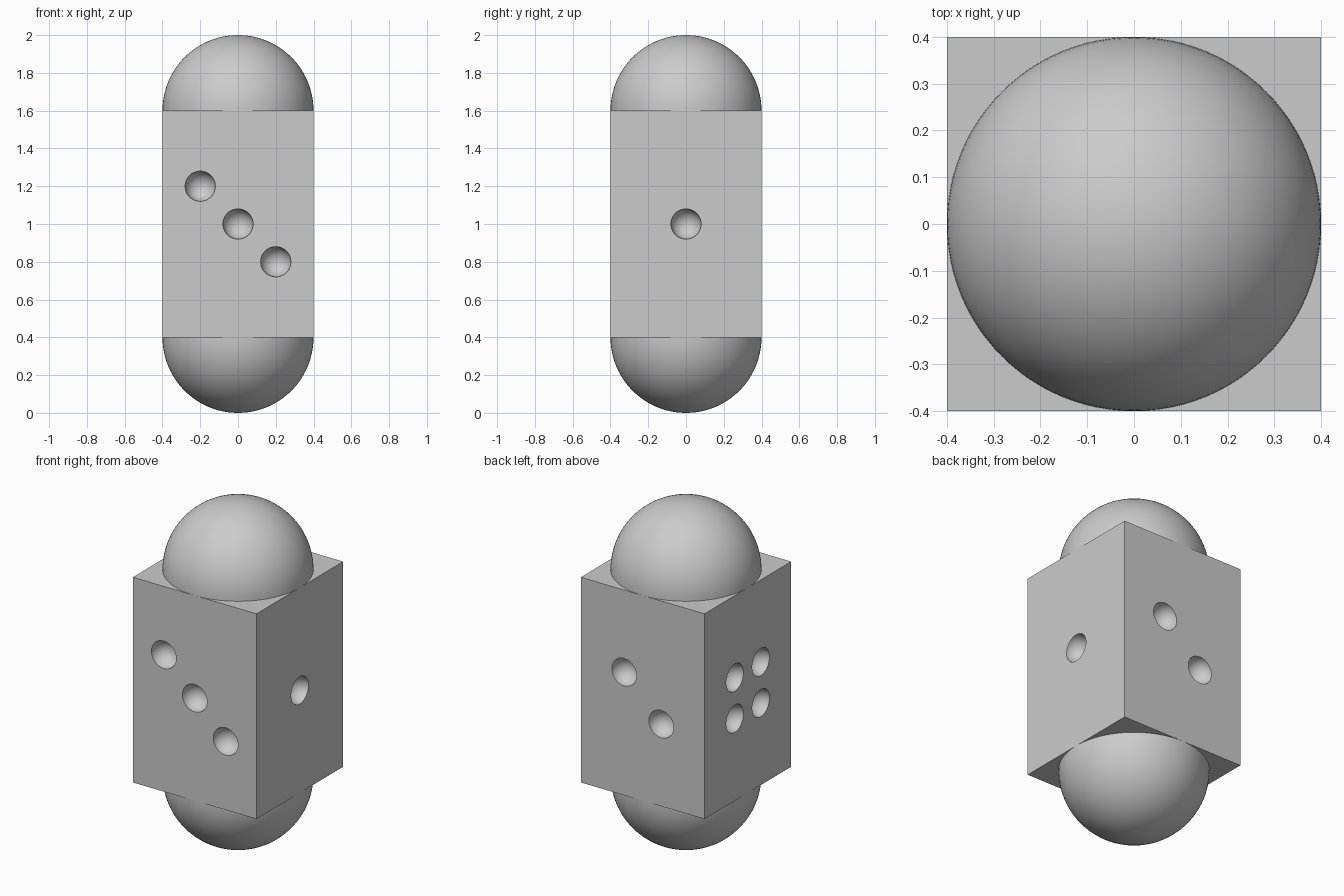
import bpy
import bmesh
from math import pi
from mathutils import Matrix, Vector

cube = bpy.data.objects.get("Cube")
if cube:
    bpy.data.objects.remove(cube, do_unlink=True)

HALF = 0.4      # half width of the block and radius of the domes
LOW, HIGH = 0.4, 1.6
MID = (LOW + HIGH) / 2
PIP = 0.08

grey = bpy.data.materials.new("plain grey")
grey.use_nodes = True
grey.diffuse_color = (0.6, 0.6, 0.6, 1)
grey.node_tree.nodes["Principled BSDF"].inputs["Base Color"].default_value = (0.6, 0.6, 0.6, 1)


def make_object(name, bm):
    mesh = bpy.data.meshes.new(name)
    bm.to_mesh(mesh)
    bm.free()
    mesh.materials.append(grey)
    obj = bpy.data.objects.new(name, mesh)
    bpy.context.collection.objects.link(obj)
    return obj


def smooth(obj):
    bpy.ops.object.select_all(action="DESELECT")
    obj.select_set(True)
    bpy.context.view_layer.objects.active = obj
    bpy.ops.object.shade_smooth_by_angle(angle=pi / 6)


# Square block
bm = bmesh.new()
bmesh.ops.create_cube(bm, size=1, matrix=Matrix.Translation((0, 0, MID))
                      @ Matrix.Diagonal((2 * HALF, 2 * HALF, HIGH - LOW, 1)))
block = make_object("block", bm)

# Round pips, as (across, up) offsets on each side face
pips = {
    (0, -1, 0): [(-0.2, 0.2), (0, 0), (0.2, -0.2)],
    (1, 0, 0): [(0, 0)],
    (0, 1, 0): [(-0.12, 0.12), (0.12, -0.12)],
    (-1, 0, 0): [(a, u) for a in (-0.12, 0.12) for u in (-0.12, 0.12)],
}
bm = bmesh.new()
for direction, spots in pips.items():
    normal = Vector(direction)
    across = Vector((0, 0, 1)).cross(normal)
    turn = normal.to_track_quat("Z", "Y").to_matrix().to_4x4()
    for a, u in spots:
        centre = normal * HALF + across * a + Vector((0, 0, MID + u))
        bmesh.ops.create_uvsphere(bm, u_segments=48, v_segments=24, radius=PIP,
                                  matrix=Matrix.Translation(centre) @ turn)
cutter = make_object("pip_cutter", bm)
cutter.hide_render = True

# Carve the pips into the block
cut = block.modifiers.new("pips", "BOOLEAN")
cut.operation = "DIFFERENCE"
cut.solver = "EXACT"
cut.object = cutter
bpy.context.view_layer.objects.active = block
bpy.ops.object.modifier_apply(modifier=cut.name)
bpy.data.objects.remove(cutter, do_unlink=True)
smooth(block)

# Half-sphere domes on the top and bottom
for name, z, side in (("top_dome", HIGH, 1), ("bottom_dome", LOW, -1)):
    bm = bmesh.new()
    bmesh.ops.create_uvsphere(bm, u_segments=96, v_segments=48, radius=HALF)
    bmesh.ops.delete(bm, geom=[v for v in bm.verts if v.co.z * side < -0.001], context="VERTS")
    bmesh.ops.translate(bm, verts=bm.verts, vec=(0, 0, z))
    smooth(make_object(name, bm))
